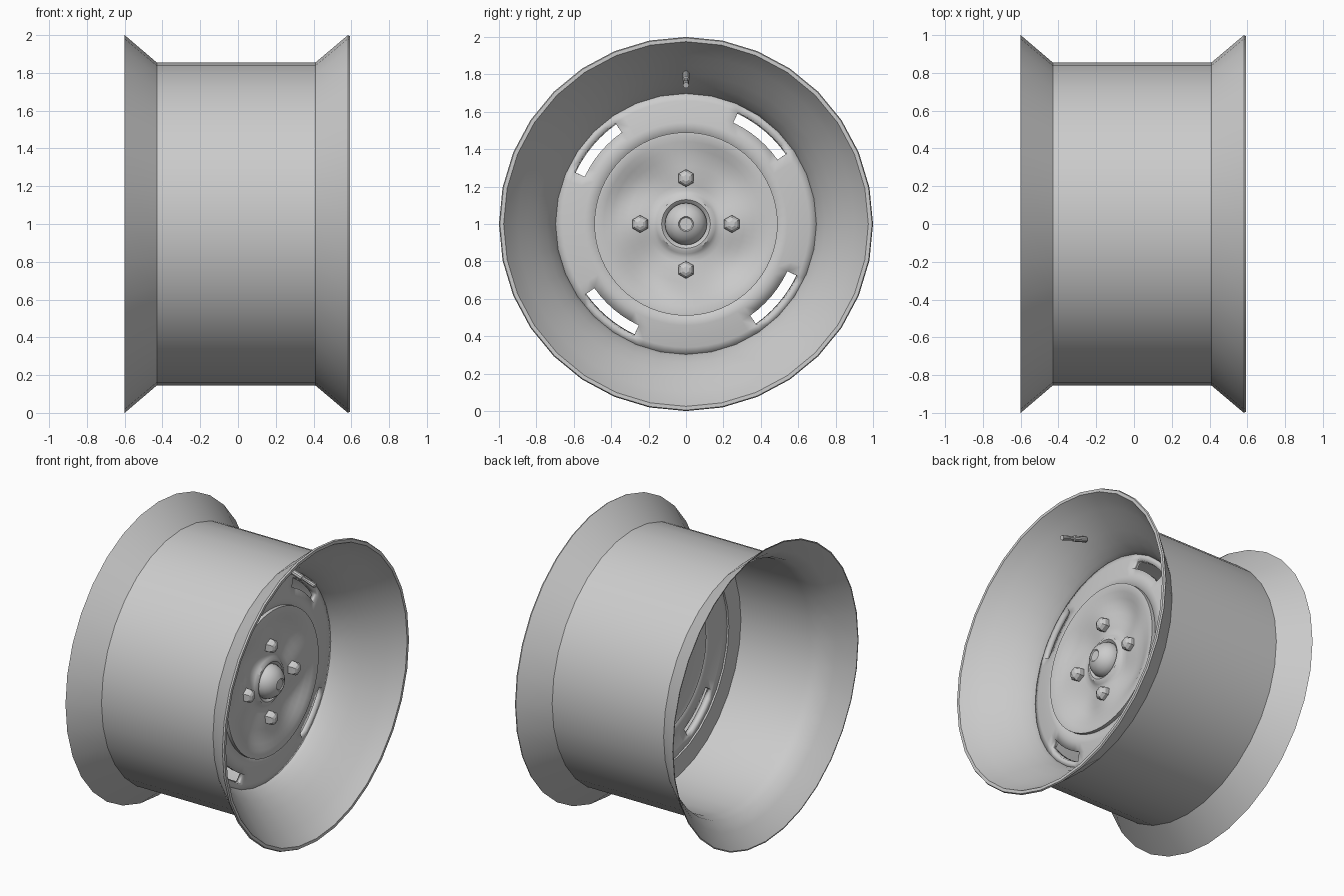
import bpy, bmesh, math
from mathutils import Vector, Matrix

if "Cube" in bpy.data.objects:
    bpy.data.objects.remove(bpy.data.objects["Cube"])

CENTER = Vector((0, 0, 1))


def finish(bm, name, angle=35):
    bmesh.ops.remove_doubles(bm, verts=bm.verts, dist=1e-5)
    bmesh.ops.recalc_face_normals(bm, faces=bm.faces)
    me = bpy.data.meshes.new(name)
    bm.to_mesh(me)
    bm.free()
    ob = bpy.data.objects.new(name, me)
    bpy.context.collection.objects.link(ob)
    bpy.ops.object.select_all(action='DESELECT')
    ob.select_set(True)
    bpy.context.view_layer.objects.active = ob
    bpy.ops.object.shade_smooth_by_angle(angle=math.radians(angle))
    return ob


def revolve(name, profile, n, closed=False, origin=CENTER, matrix=None,
            skip=None, shape=None, angle=35):
    """Spin (x, radius) points about the x axis; skip drops faces, shape offsets x."""
    bm = bmesh.new()
    rings = []
    for x, r in profile:
        ring = []
        for i in range(n):
            a = 2 * math.pi * i / n
            dx = shape(r, a) if shape else 0
            p = Vector((x + dx, r * math.cos(a), r * math.sin(a)))
            if matrix:
                p = matrix @ p
            ring.append(bm.verts.new(p + origin))
        rings.append(ring)
    m = len(profile)
    for j in range(m if closed else m - 1):
        a, b = rings[j], rings[(j + 1) % m]
        for i in range(n):
            if skip and skip(j, i):
                continue
            k = (i + 1) % n
            bm.faces.new((a[i], a[k], b[k], b[i]))
    return finish(bm, name, angle)


# Barrel: flared outer wall, front lip and curved inner wall
barrel = [(-0.6, 1.0), (-0.43, 0.855), (0.41, 0.855), (0.582, 1.0), (0.592, 0.995),
          (0.592, 0.975), (0.54, 0.94), (0.49, 0.90), (0.43, 0.85), (0.37, 0.80),
          (0.30, 0.745), (0.24, 0.71), (0.195, 0.69), (0.16, 0.69), (0.16, 0.82),
          (-0.36, 0.825), (-0.43, 0.84), (-0.50, 0.895), (-0.6, 0.993)]
revolve("rim_barrel", barrel, 32, closed=True)

# Slotted ring of the wheel disc; five-degree steps, four slots
N = 72
SLOT_STEPS = [(s + 7) % N for q in range(4) for s in range(q * 18, q * 18 + 6)]
ring = [(0.222, 0.47), (0.218, 0.54), (0.21, 0.595), (0.20, 0.655), (0.19, 0.70)]
ring_ob = revolve("slotted_ring", ring, N,
                  skip=lambda j, i: j == 2 and i in SLOT_STEPS)
solid = ring_ob.modifiers.new("thickness", 'SOLIDIFY')
solid.thickness = 0.04
solid.offset = 0
solid.use_rim = True


# Pressed centre plate with four raised lobes and diagonal hollows
def lobes(r, a):
    if r < 0.14 or r > 0.46:
        return 0
    fade = math.sin(math.pi * (r - 0.14) / 0.32)
    return 0.018 * fade * math.cos(4 * (a - math.radians(18) * max(0, r - 0.25) / 0.2))


plate = [(0.19, 0.49), (0.265, 0.49), (0.266, 0.475), (0.258, 0.44), (0.245, 0.40),
         (0.233, 0.36), (0.226, 0.31), (0.224, 0.26), (0.222, 0.21), (0.222, 0.18),
         (0.232, 0.16), (0.245, 0.145), (0.247, 0.13), (0.235, 0.115), (0.215, 0.10),
         (0.21, 0.0)]
revolve("centre_plate", plate, 64, shape=lobes)
back = [(0.19, 0.49), (0.205, 0.42), (0.18, 0.33), (0.18, 0.2), (0.19, 0.0)]
revolve("plate_back", back, 64)

# Hub cap dome with a small flat tip
cap = [(0.21, 0.112), (0.245, 0.112), (0.27, 0.102), (0.295, 0.083),
       (0.312, 0.058), (0.32, 0.04), (0.314, 0.034), (0.314, 0.0)]
revolve("hub_cap", cap, 24)

# Four domed hex nuts
nut = [(0.20, 0.047), (0.262, 0.047), (0.28, 0.034), (0.288, 0.018), (0.289, 0.0)]
for i in range(4):
    a = math.pi / 2 * i
    pos = CENTER + Vector((0, 0.245 * math.cos(a), 0.245 * math.sin(a)))
    revolve("wheel_nut_%d" % (i + 1), nut, 6, origin=pos,
            matrix=Matrix.Rotation(math.pi / 6, 3, 'X'), angle=25)

# Tilted valve stem near the top
stem = [(0, 0), (0, 0.019), (0.10, 0.019), (0.105, 0.013), (0.15, 0.013),
        (0.15, 0.016), (0.20, 0.016), (0.20, 0)]
revolve("valve_stem", stem, 10, origin=Vector((0.39, 0, 1.80)),
        matrix=Matrix.Rotation(math.radians(17), 3, 'Y'))
